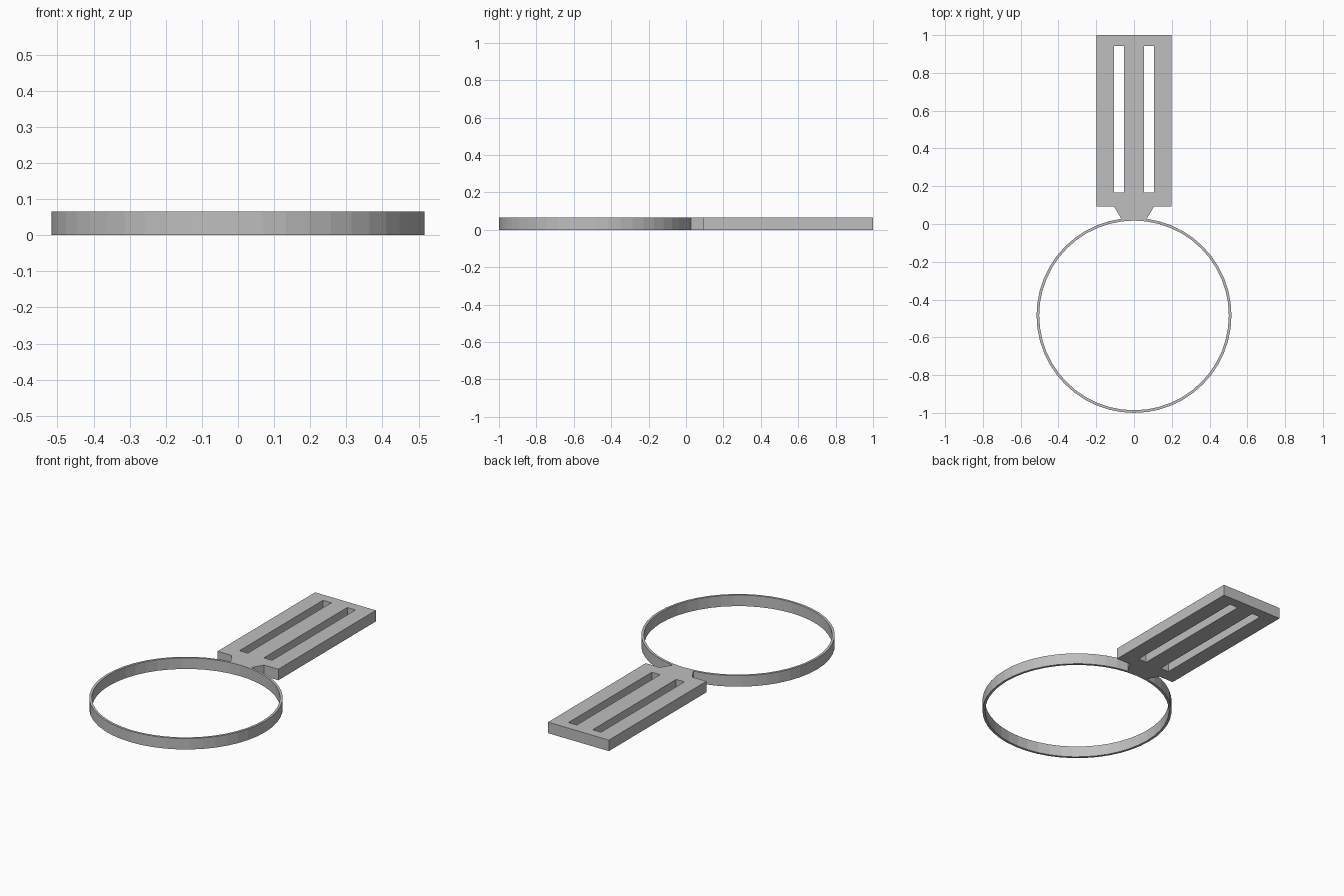
import bpy, bmesh, math

if "Cube" in bpy.data.objects:
    bpy.data.objects.remove(bpy.data.objects["Cube"])

H = 0.065            # common thickness
R_OUT, R_IN = 0.516, 0.502
RING_Y = -0.484

grey = bpy.data.materials.new("plain grey")
grey.diffuse_color = (0.52, 0.52, 0.52, 1)
grey.use_nodes = True
grey.node_tree.nodes["Principled BSDF"].inputs["Base Color"].default_value = grey.diffuse_color


def extrude_flat(name, polygons):
    """Raise flat polygons, welded at shared corners, to the thickness H."""
    bm = bmesh.new()
    for poly in polygons:
        bm.faces.new([bm.verts.new((x, y, 0)) for x, y in poly])
    bmesh.ops.remove_doubles(bm, verts=bm.verts[:], dist=1e-5)
    ext = bmesh.ops.extrude_face_region(bm, geom=bm.faces[:], use_keep_orig=True)
    top = [g for g in ext["geom"] if isinstance(g, bmesh.types.BMVert)]
    bmesh.ops.translate(bm, verts=top, vec=(0, 0, H))
    bmesh.ops.recalc_face_normals(bm, faces=bm.faces[:])
    mesh = bpy.data.meshes.new(name)
    bm.to_mesh(mesh)
    bm.free()
    mesh.materials.append(grey)
    obj = bpy.data.objects.new(name, mesh)
    bpy.context.collection.objects.link(obj)
    return obj


# Thin 48-sided hoop
N = 48
def rim(r, i):
    a = 2 * math.pi * (i % N) / N
    return (r * math.cos(a), RING_Y + r * math.sin(a))

extrude_flat("ring", [[rim(R_IN, i), rim(R_OUT, i), rim(R_OUT, i + 1), rim(R_IN, i + 1)]
                      for i in range(N)])

# Handle plate: a grid of cells with the two slot cells left open
xs = [-0.198, -0.106, -0.052, 0, 0.052, 0.106, 0.198]
ys = [0.092, 0.166, 0.942, 1.0]
cells = []
for i in range(6):
    for j in range(3):
        if j == 1 and i in (1, 4):
            continue
        cells.append([(xs[i], ys[j]), (xs[i + 1], ys[j]),
                      (xs[i + 1], ys[j + 1]), (xs[i], ys[j + 1])])

# Tapered neck joining the plate to the hoop
neck = [(-0.066, 0.026), (0.066, 0.026), (0.106, 0.092), (0.052, 0.092),
        (0, 0.092), (-0.052, 0.092), (-0.106, 0.092)]
extrude_flat("slotted_handle", cells + [neck])
